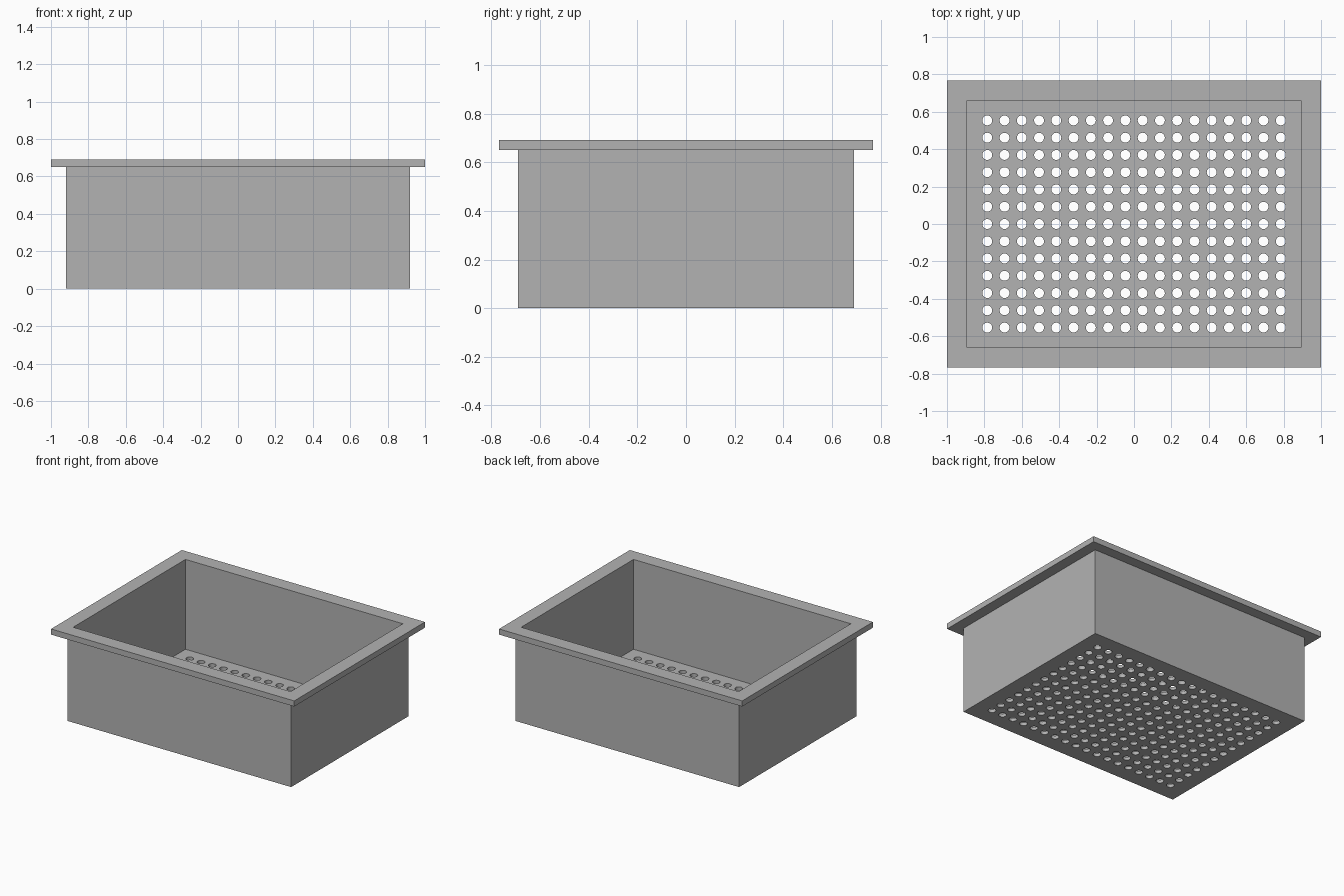
import bpy
import bmesh
from mathutils import Matrix

cube = bpy.data.objects.get("Cube")
if cube:
    bpy.data.objects.remove(cube, do_unlink=True)

# Single metal colour
metal = bpy.data.materials.new("grey_metal")
metal.use_nodes = True
grey = (0.45, 0.45, 0.45, 1)
metal.diffuse_color = grey
metal.node_tree.nodes["Principled BSDF"].inputs["Base Color"].default_value = grey


def make_object(name, bm):
    bmesh.ops.recalc_face_normals(bm, faces=bm.faces)
    mesh = bpy.data.meshes.new(name)
    bm.to_mesh(mesh)
    bm.free()
    mesh.materials.append(metal)
    obj = bpy.data.objects.new(name, mesh)
    bpy.context.collection.objects.link(obj)
    return obj


# Basin: rectangular rings (half width, half depth, height) from the underside,
# up the outer wall, over the rim and down the inner wall to the floor
FLOOR = 0.024
rings = [(0.92, 0.69, 0), (0.92, 0.69, 0.65), (1, 0.768, 0.65),
         (1, 0.768, 0.692), (0.894, 0.66, 0.692), (0.894, 0.66, FLOOR)]
bm = bmesh.new()
loops = [[bm.verts.new((sx * w, sy * d, z))
          for sx, sy in ((-1, -1), (1, -1), (1, 1), (-1, 1))]
         for w, d, z in rings]
for low, high in zip(loops, loops[1:]):
    for i in range(4):
        j = (i + 1) % 4
        bm.faces.new((low[i], low[j], high[j], high[i]))
bm.faces.new(loops[0])
bm.faces.new(loops[-1])
basin = make_object("basin", bm)

# Drain holes: a regular grid of cylinders cut through the floor
COLUMNS, ROWS, PITCH, RADIUS = 18, 13, 0.0923, 0.0265
bm = bmesh.new()
for col in range(COLUMNS):
    for row in range(ROWS):
        x = (col - (COLUMNS - 1) / 2) * PITCH
        y = (row - (ROWS - 1) / 2) * PITCH
        bmesh.ops.create_cone(bm, cap_ends=True, segments=24,
                              radius1=RADIUS, radius2=RADIUS, depth=0.1,
                              matrix=Matrix.Translation((x, y, FLOOR / 2)))
cutter = make_object("drain_hole_cutter", bm)
cutter.hide_render = True

cut = basin.modifiers.new("drain_holes", "BOOLEAN")
cut.operation = "DIFFERENCE"
cut.solver = "EXACT"
cut.object = cutter
bpy.context.view_layer.objects.active = basin
basin.select_set(True)
bpy.ops.object.modifier_apply(modifier=cut.name)
bpy.data.objects.remove(cutter, do_unlink=True)

# Round hole walls, crisp box edges
bpy.ops.object.shade_smooth_by_angle()
